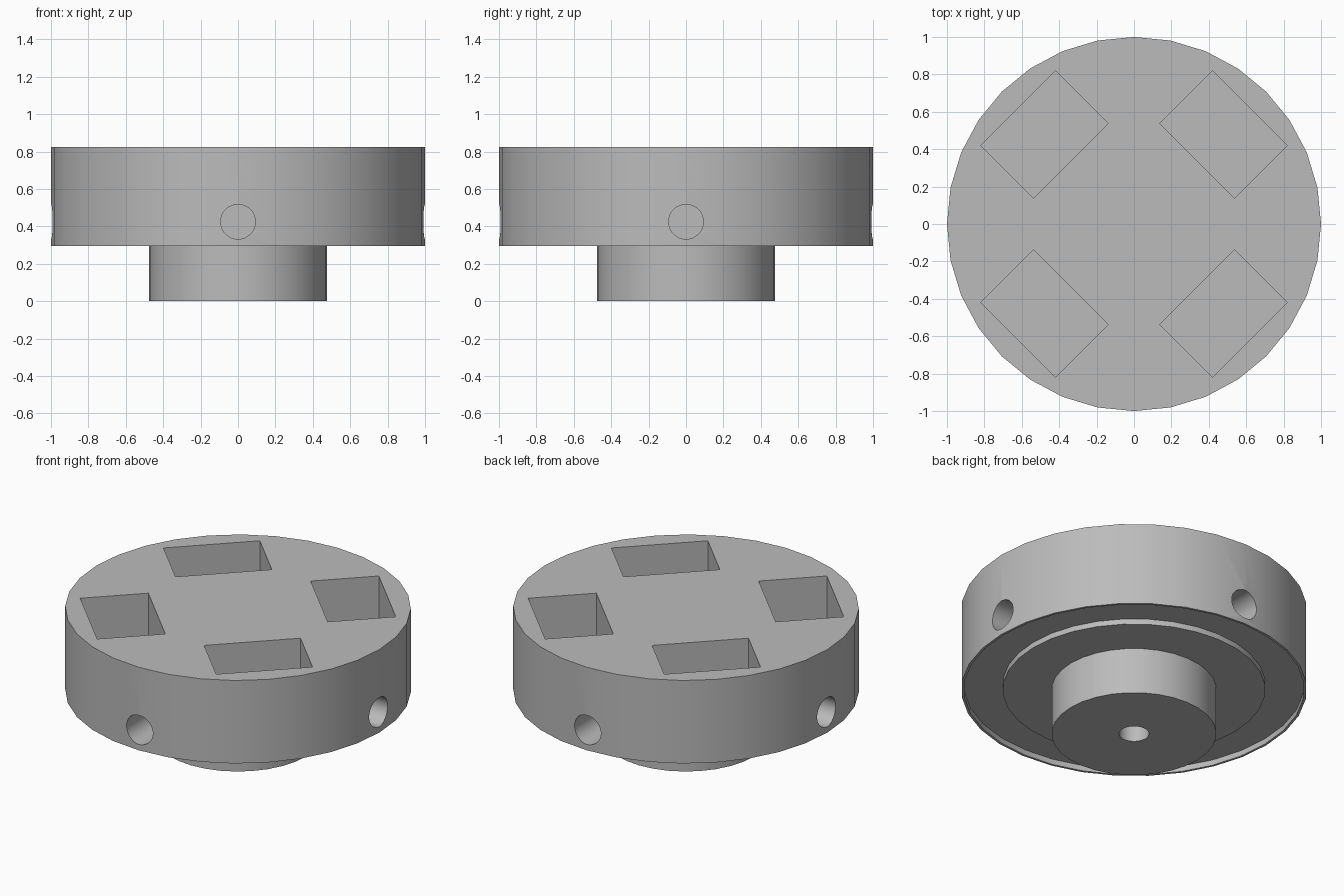
import bpy, bmesh
from math import pi, sin, cos
from mathutils import Matrix, Vector

if "Cube" in bpy.data.objects:
    bpy.data.objects.remove(bpy.data.objects["Cube"])

SEGMENTS = 32

grey = bpy.data.materials.new("grey")
grey.use_nodes = True
colour = (0.5, 0.5, 0.5, 1)
grey.diffuse_color = colour
grey.node_tree.nodes["Principled BSDF"].inputs["Base Color"].default_value = colour


def make_object(name, bm):
    bmesh.ops.recalc_face_normals(bm, faces=bm.faces)
    mesh = bpy.data.meshes.new(name)
    bm.to_mesh(mesh)
    bm.free()
    mesh.materials.append(grey)
    obj = bpy.data.objects.new(name, mesh)
    bpy.context.collection.objects.link(obj)
    return obj


# Wheel body: hub with blind bore, raised boss, thin rim, flat top
profile = [(0, 0.3), (0.087, 0.3), (0.087, 0), (0.477, 0), (0.477, 0.295),
           (0.76, 0.295), (0.76, 0.33), (0.985, 0.33), (0.985, 0.295),
           (1, 0.295), (1, 0.825), (0, 0.825)]
bm = bmesh.new()
verts = [bm.verts.new((r, 0, z)) for r, z in profile]
edges = [bm.edges.new(pair) for pair in zip(verts, verts[1:])]
bmesh.ops.spin(bm, geom=verts + edges, cent=(0, 0, 0), axis=(0, 0, 1),
               angle=2 * pi, steps=SEGMENTS, use_merge=True)
bmesh.ops.remove_doubles(bm, verts=bm.verts, dist=0.0001)
bmesh.ops.dissolve_limit(bm, angle_limit=0.01, verts=bm.verts, edges=bm.edges)
body = make_object("wheel_body", bm)

# Cutters: four diagonal pockets in the top and four radial side holes
bm = bmesh.new()
for i in range(4):
    turn = Matrix.Rotation(i * pi / 2, 4, 'Z')
    diagonal = turn @ Matrix.Rotation(pi / 4, 4, 'Z')
    bmesh.ops.create_cube(bm, size=1, matrix=diagonal
                          @ Matrix.Translation((0.677, 0, 0.7))
                          @ Matrix.Diagonal((0.4, 0.566, 0.5, 1)))
    bmesh.ops.create_cone(bm, cap_ends=True, segments=SEGMENTS,
                          radius1=0.093, radius2=0.093, depth=0.6,
                          matrix=turn @ Matrix.Translation((0.9, 0, 0.425))
                          @ Matrix.Rotation(pi / 2, 4, 'Y'))
cutter = make_object("pocket_and_hole_cutter", bm)
cutter.hide_render = True
cutter.hide_viewport = False

cut = body.modifiers.new("pockets_and_holes", 'BOOLEAN')
cut.operation = 'DIFFERENCE'
cut.solver = 'EXACT'
cut.object = cutter
bpy.context.view_layer.objects.active = body
body.select_set(True)
bpy.ops.object.modifier_apply(modifier=cut.name)
bpy.data.objects.remove(cutter)

# Smooth round walls, crisp edges
bpy.ops.object.shade_smooth_by_angle(angle=pi / 6)
